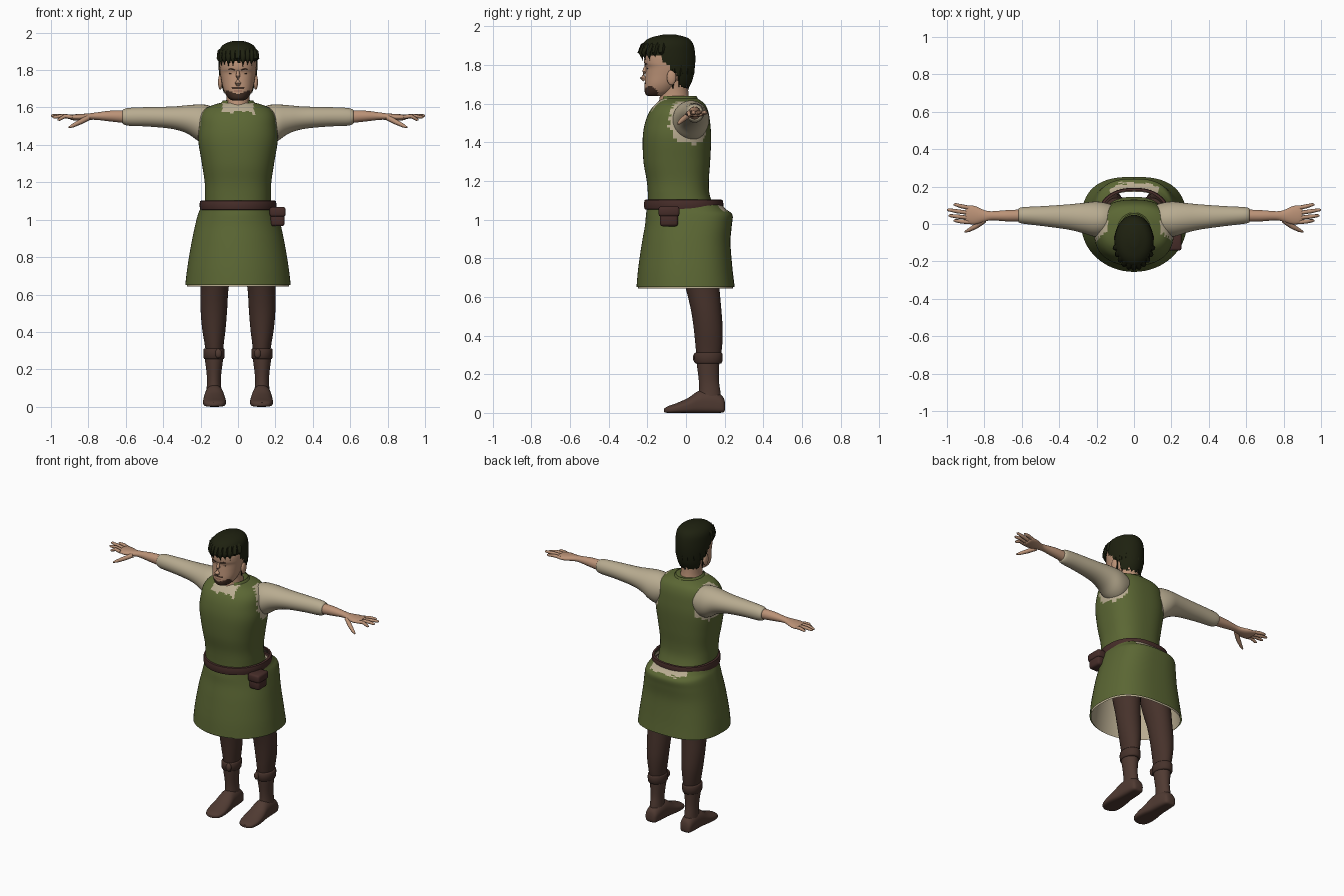
import bpy, bmesh, math, random
from mathutils import Vector

random.seed(4)


def mat(name, rgb):
    m = bpy.data.materials.new(name)
    m.diffuse_color = (*rgb, 1)
    return m


GREEN = mat("green cloth", (0.105, 0.135, 0.034))
CREAM = mat("cream linen", (0.48, 0.41, 0.28))
SKIN = mat("skin", (0.50, 0.29, 0.185))
HAIR = mat("dark hair", (0.013, 0.015, 0.005))
BEARD = mat("brown beard", (0.055, 0.028, 0.018))
HOSE = mat("brown hose", (0.062, 0.032, 0.024))
BOOT = mat("boot leather", (0.080, 0.043, 0.032))
BELT = mat("belt leather", (0.062, 0.026, 0.022))
LIP = mat("lips", (0.32, 0.14, 0.10))


def finish(name, bm, mats, rule=None, keep=None, mirror=False):
    bmesh.ops.recalc_face_normals(bm, faces=bm.faces)
    if keep:
        bad = [f for f in bm.faces if not keep(f.calc_center_median())]
        bmesh.ops.delete(bm, geom=bad, context='FACES')
    for f in bm.faces:
        if rule:
            f.material_index = rule(f.calc_center_median())
    me = bpy.data.meshes.new(name)
    bm.to_mesh(me)
    bm.free()
    for m in mats:
        me.materials.append(m)
    ob = bpy.data.objects.new(name, me)
    bpy.context.collection.objects.link(ob)
    bpy.ops.object.select_all(action='DESELECT')
    bpy.context.view_layer.objects.active = ob
    ob.select_set(True)
    bpy.ops.object.shade_smooth_by_angle(angle=math.radians(50))
    if mirror:
        ob.modifiers.new("mirror", 'MIRROR')
    return ob


def smooth(secs, steps):
    # Catmull-Rom interpolation between cross-sections
    out = []
    for i in range(len(secs) - 1):
        p = [secs[max(i - 1, 0)], secs[i], secs[i + 1], secs[min(i + 2, len(secs) - 1)]]
        for s in range(steps):
            t = s / steps
            out.append([0.5 * (2 * b + (c - a) * t + (2 * a - 5 * b + 4 * c - d) * t * t
                               + (3 * b - a - 3 * c + d) * t ** 3) for a, b, c, d in zip(*p)])
    return out + [list(secs[-1])]


def loft(name, secs, mats, axis='z', seg=32, steps=4, p0=2.0, p1=2.0, caps=True, **kw):
    # section: position, a_min, a_max, b_min, b_max; p0 / p1 set squareness of low / high b side
    bm = bmesh.new()
    rings = []
    for t, a0, a1, b0, b1 in smooth(secs, steps):
        ring = []
        for k in range(seg):
            ang = 2 * math.pi * k / seg
            c, s = math.cos(ang), math.sin(ang)
            e = 2 / (p1 if s > 0 else p0)
            a = (a0 + a1) / 2 + (a1 - a0) / 2 * math.copysign(abs(c) ** e, c)
            b = (b0 + b1) / 2 + (b1 - b0) / 2 * math.copysign(abs(s) ** e, s)
            co = {'z': (a, b, t), 'x': (t, a, b), 'y': (a, t, b)}[axis]
            ring.append(bm.verts.new(co))
        rings.append(ring)
    for r, q in zip(rings, rings[1:]):
        for k in range(seg):
            j = (k + 1) % seg
            bm.faces.new((r[k], r[j], q[j], q[k]))
    if caps:
        bm.faces.new(rings[0])
        bm.faces.new(rings[-1])
    return finish(name, bm, mats, **kw)


def sym(rows):
    return [(z, -x, x, y0, y1) for z, x, y0, y1 in rows]


def tubes(name, paths, material, seg=8, mirror=False):
    # each path: list of (x, y, z, radius)
    bm = bmesh.new()
    for path in paths:
        rings = []
        for i, (x, y, z, r) in enumerate(path):
            a, b = path[max(i - 1, 0)], path[min(i + 1, len(path) - 1)]
            q = (Vector(b[:3]) - Vector(a[:3])).to_track_quat('Z', 'Y')
            rings.append([bm.verts.new(Vector((x, y, z)) + q @ Vector(
                (r * math.cos(k * math.tau / seg), r * math.sin(k * math.tau / seg), 0))) for k in range(seg)])
        for r, q in zip(rings, rings[1:]):
            for k in range(seg):
                bm.faces.new((r[k], r[(k + 1) % seg], q[(k + 1) % seg], q[k]))
        bm.faces.new(rings[0])
        bm.faces.new(rings[-1])
    return finish(name, bm, [material], mirror=mirror)


def box(name, c, size, material, bevel=0.01):
    bm = bmesh.new()
    bmesh.ops.create_cube(bm, size=1)
    for v in bm.verts:
        v.co = Vector(c) + Vector([a * b for a, b in zip(v.co, size)])
    bmesh.ops.bevel(bm, geom=bm.edges[:], offset=bevel, segments=2, affect='EDGES', profile=0.5)
    return finish(name, bm, [material])


def ball(name, c, size, material, mirror=False):
    bm = bmesh.new()
    bmesh.ops.create_uvsphere(bm, u_segments=16, v_segments=10, radius=1)
    for v in bm.verts:
        v.co = Vector(c) + Vector([a * b for a, b in zip(v.co, size)])
    return finish(name, bm, [material], mirror=mirror)


# Tunic body, with ragged linen patches at armholes and neck
def tunic_rule(c):
    j = random.uniform(-0.12, 0.12)
    if abs(c.x) > 0.14 and ((c.y - 0.02) / 0.11) ** 2 + ((c.z - 1.51) / 0.12) ** 2 < 1 + j:
        return 1
    return int(c.z > 1.572 + j * 0.1 and abs(c.x) < 0.085 and c.y < -0.06)


loft("tunic_body", sym([(1.06, .178, -.195, .145), (1.13, .176, -.197, .122), (1.20, .178, -.203, .118),
                        (1.30, .193, -.220, .125), (1.42, .212, -.224, .130), (1.50, .208, -.212, .125),
                        (1.56, .198, -.188, .115), (1.60, .165, -.155, .095), (1.625, .095, -.125, .06)]),
     [GREEN, CREAM], seg=72, steps=6, p0=2.3, p1=2.5, rule=tunic_rule)

# Collar flaps, open at the front
loft("collar", sym([(1.575, .135, -.168, .085), (1.605, .108, -.150, .072), (1.638, .080, -.135, .055)]),
     [GREEN], seg=48, caps=False, keep=lambda c: c.y > -.05 or abs(c.x) > .055 + (1.63 - c.z) * .3)

# Skirt with flat wide back and linen lining
SKIRT = [(.65, .282, -.256, .252), (.75, .270, -.247, .240), (.88, .248, -.228, .230),
         (.97, .229, -.212, .237), (1.025, .215, -.207, .240), (1.055, .203, -.203, .205), (1.085, .192, -.203, .180)]


def skirt_rule(c):
    return int(c.y > .12 and abs(c.x) < .13 and c.z > 1.045 + random.uniform(-.008, .008))


loft("skirt", sym(SKIRT), [GREEN, CREAM], seg=64, steps=6, p1=2.7, caps=False, rule=skirt_rule)
loft("skirt_lining", sym([(z - (.006 if z < .7 else 0), x - .008, a + .008, b - .008) for z, x, a, b in SKIRT]),
     [CREAM], seg=64, p1=2.7, caps=False)

# Belt band and pouch
loft("belt", sym([(1.052, .192, -.203, .178), (1.054, .202, -.214, .190), (1.077, .205, -.217, .193),
                  (1.100, .202, -.214, .190), (1.102, .188, -.203, .178)]),
     [BELT], seg=64, steps=2, p1=2.4, caps=False)
box("pouch_bag", (.212, -.088, 1.0), (.075, .095, .07), BELT, .014)
box("pouch_flap", (.212, -.088, 1.042), (.085, .108, .052), BELT, .012)

# Arms: sleeve, forearm, palm and fingers
loft("sleeve", [(.11, -.05, .10, 1.44, 1.59), (.16, -.065, .115, 1.41, 1.612), (.21, -.068, .12, 1.42, 1.616),
                (.27, -.05, .113, 1.46, 1.612), (.35, -.03, .105, 1.485, 1.605), (.48, -.012, .096, 1.498, 1.602),
                (.58, 0, .091, 1.502, 1.598), (.612, .006, .086, 1.51, 1.59), (.618, .014, .076, 1.52, 1.58)],
     [CREAM], axis='x', mirror=True)
loft("forearm", [(.59, .012, .078, 1.515, 1.585), (.68, .014, .074, 1.525, 1.583), (.76, .02, .068, 1.534, 1.573),
                 (.80, .012, .074, 1.533, 1.568), (.85, -.002, .096, 1.530, 1.565), (.89, .002, .10, 1.533, 1.562),
                 (.90, .012, .094, 1.54, 1.558)], [SKIN], axis='x', seg=24, mirror=True)
fingers = [(.885, .01, .965, .018, 1.535), (.89, .034, .992, .045, 1.548),
           (.89, .060, 1.0, .076, 1.556), (.88, .086, .965, .104, 1.552)]
paths = [[(x, y, 1.549, .011), ((x + u) / 2, (y + v) / 2, 1.554, .011), (u - .008, v, z, .008), (u, v, z, .003)]
         for x, y, u, v, z in fingers]
paths.append([(.80, .02, 1.545, .015), (.845, -.012, 1.522, .014), (.885, -.034, 1.502, .010), (.905, -.042, 1.493, .004)])
tubes("fingers", paths, SKIN, mirror=True)

# Legs, boots and boot straps
loft("leg", [(.24, .083, .167, .065, .165), (.32, .078, .176, .052, .184), (.42, .066, .192, .042, .19),
             (.52, .058, .2, .028, .184), (.62, .052, .2, .005, .175), (.75, .035, .2, -.03, .165),
             (1.0, .02, .17, -.07, .14)], [HOSE], mirror=True)
loft("boot_shaft", [(.05, .085, .172, .06, .185), (.11, .09, .167, .068, .178), (.17, .09, .167, .066, .17),
                    (.25, .08, .177, .056, .172), (.275, .078, .180, .054, .175)], [BOOT], mirror=True)
loft("boot_foot", [(.202, .108, .152, .015, .05), (.19, .09, .168, .002, .085), (.14, .08, .174, 0, .115),
                   (.07, .075, .178, 0, .115), (.01, .067, .185, 0, .077), (-.05, .065, .186, 0, .05),
                   (-.095, .078, .172, 0, .034), (-.113, .11, .145, .004, .022)],
     [BOOT], axis='y', p0=4, p1=2, mirror=True)
loft("boot_strap", [(.255, .08, .177, .055, .177), (.262, .073, .184, .045, .187), (.305, .072, .185, .044, .189),
                    (.312, .08, .177, .055, .18)], [HOSE], steps=2, mirror=True)
ball("strap_knot", (.105, .05, .285), (.018, .014, .026), BOOT, mirror=True)

# Neck and head with painted beard
loft("neck", sym([(1.56, .095, -.15, .04), (1.61, .068, -.14, .02), (1.66, .062, -.132, .012), (1.72, .065, -.13, .01)]),
     [SKIN])


def face_rule(c):
    if c.y < -.145 and abs(c.x) < .066:
        if c.z < 1.668 + abs(c.x) * .4 or (1.701 < c.z < 1.709 and abs(c.x) < .034):
            return 1
        if 1.682 < c.z < 1.695 and abs(c.x) < .026:
            return 2
    return 0


loft("head", sym([(1.638, .03, -.19, -.11), (1.645, .045, -.207, -.095), (1.665, .063, -.214, -.06),
                  (1.70, .079, -.214, -.03), (1.75, .090, -.210, .01), (1.785, .096, -.208, .025),
                  (1.81, .098, -.216, .03), (1.85, .098, -.213, .035), (1.90, .083, -.19, .01), (1.93, .04, -.13, -.03)]),
     [SKIN, BEARD, LIP], seg=48, steps=5, p0=2.2, rule=face_rule)
tubes("nose", [[(0, -.206, 1.80, .006), (0, -.215, 1.765, .012), (0, -.223, 1.732, .016), (0, -.214, 1.72, .010)]], SKIN, 12)
ball("ear", (.095, -.075, 1.735), (.012, .024, .040), SKIN, mirror=True)
ball("eye", (.036, -.197, 1.782), (.013, .005, .004), BEARD, mirror=True)
tubes("eyebrow", [[(.016, -.213, 1.800, .003), (.038, -.208, 1.806, .004), (.062, -.188, 1.801, .002)]], BEARD, 6, True)


# Hair cap trimmed along a hairline, plus loose locks
def hairline(c):
    if c.y < -.14:
        low = 1.845
    elif c.y < -.04:
        low = 1.845 - (c.y + .14) * 1.0
    else:
        low = 1.685
    return c.z > low + random.uniform(-.008, .008)


hair = loft("hair_cap", sym([(1.68, .076, -.15, .014), (1.73, .092, -.19, .036), (1.80, .103, -.215, .047),
                             (1.86, .105, -.232, .047), (1.91, .098, -.222, .036), (1.94, .072, -.185, .008),
                             (1.956, .025, -.12, -.05)]), [HAIR], seg=48, steps=5, keep=hairline)
locks = []
for i in range(11):  # fringe
    a = math.radians(-90 + (i - 5) * 15)
    c, s = math.cos(a), math.sin(a)
    tip = 1.825 + random.uniform(-.006, .022)
    locks.append([(c * .07, -.09 + s * .09, 1.925, .012), (c * .098, -.09 + s * .132, 1.895, .017),
                  (c * .104, -.09 + s * .147, 1.862, .014), (c * .102, -.09 + s * .138, tip, .002)])
for i in range(9):  # sides and nape
    a = math.radians(10 + i * 20)
    c, s = math.cos(a), math.sin(a)
    locks.append([(c * .092, -.085 + s * .12, 1.83, .012), (c * .09, -.085 + s * .115, 1.76, .014),
                  (c * .074, -.085 + s * .095, 1.67 + random.uniform(0, .02), .002)])
tubes("hair_locks", locks, HAIR, 7)
